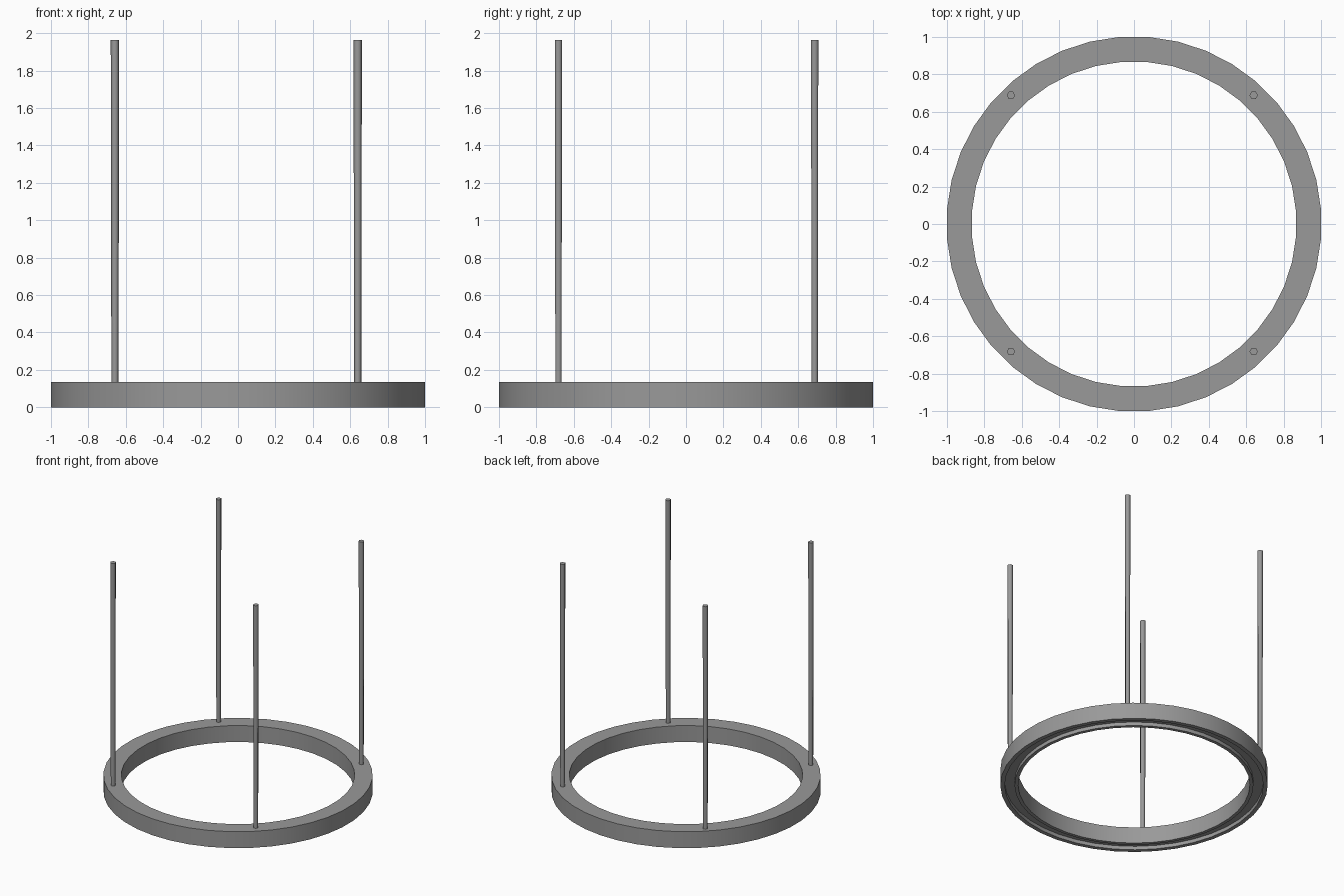
import bpy, math

if "Cube" in bpy.data.objects:
    bpy.data.objects.remove(bpy.data.objects["Cube"])

SIDES = 40

# Dark grey metal
metal = bpy.data.materials.new("dark_metal")
metal.diffuse_color = (0.32, 0.32, 0.32, 1)
metal.use_nodes = True
metal.node_tree.nodes["Principled BSDF"].inputs["Base Color"].default_value = metal.diffuse_color


def finish(name, verts, faces, angle):
    mesh = bpy.data.meshes.new(name)
    mesh.from_pydata(verts, [], faces)
    mesh.update()
    mesh.materials.append(metal)
    obj = bpy.data.objects.new(name, mesh)
    bpy.context.collection.objects.link(obj)
    bpy.ops.object.select_all(action='DESELECT')
    obj.select_set(True)
    bpy.context.view_layer.objects.active = obj
    bpy.ops.object.mode_set(mode='EDIT')
    bpy.ops.mesh.select_all(action='SELECT')
    bpy.ops.mesh.normals_make_consistent(inside=False)
    bpy.ops.object.mode_set(mode='OBJECT')
    bpy.ops.object.shade_smooth_by_angle(angle=math.radians(angle))
    return obj


def lathe(name, profile):
    """Revolve a closed (radius, z) profile around z."""
    n = len(profile)
    verts, faces = [], []
    for i in range(SIDES):
        a = 2 * math.pi * (i + 0.5) / SIDES
        verts += [(r * math.cos(a), r * math.sin(a), z) for r, z in profile]
    for i in range(SIDES):
        j = (i + 1) % SIDES
        for k in range(n):
            m = (k + 1) % n
            faces.append((i * n + k, j * n + k, j * n + m, i * n + m))
    return finish(name, verts, faces, 30)


def rod(name, x, y):
    """Slim six-sided rod, slightly thinner at the foot."""
    verts = []
    for z, r in ((0.132, 0.019), (1.965, 0.0225)):
        for i in range(6):
            a = math.pi * i / 3
            verts.append((x + r * math.cos(a), y + r * math.sin(a), z))
    faces = [tuple(range(6)), tuple(range(6, 12))]
    faces += [(i, (i + 1) % 6, (i + 1) % 6 + 6, i + 6) for i in range(6)]
    return finish(name, verts, faces, 65)


# Ring housing with a shallow channel in its underside
lathe("ring_housing", [(1.003, 0), (1.003, 0.135), (0.869, 0.135), (0.869, 0),
                       (0.896, 0), (0.896, 0.03), (0.97, 0.03), (0.97, 0)])

# Four suspension rods
for side, x in (("left", -0.658), ("right", 0.64)):
    for end, y in (("front", -0.682), ("back", 0.688)):
        rod(f"{end}_{side}_rod", x, y)
